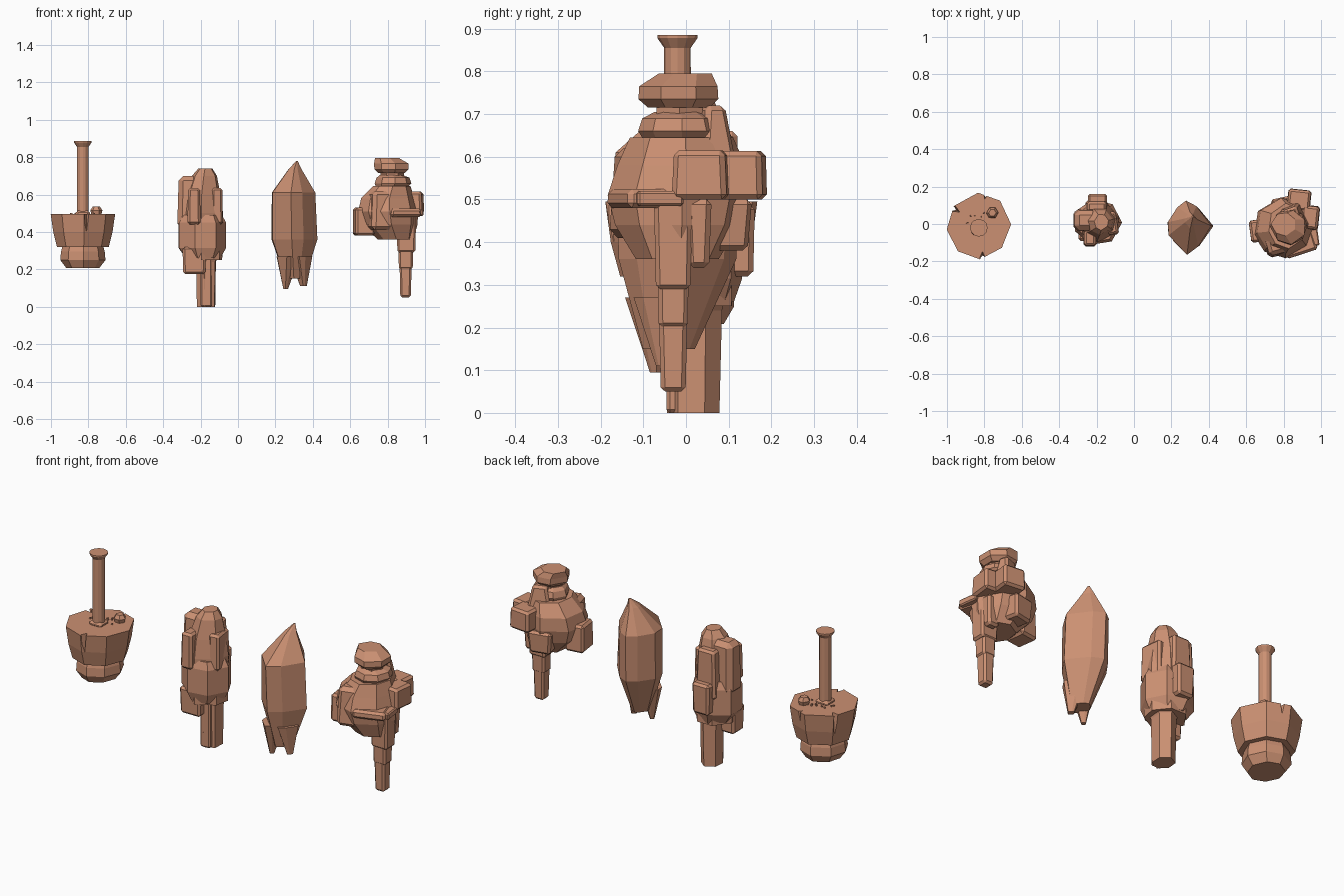
import bpy, bmesh, math, random
from mathutils import Matrix, Vector

random.seed(4)
if "Cube" in bpy.data.objects:
    bpy.data.objects.remove(bpy.data.objects["Cube"])

clay = bpy.data.materials.new("clay_rock")
clay.use_nodes = True
clay.diffuse_color = (0.60, 0.28, 0.17, 1)
clay.node_tree.nodes["Principled BSDF"].inputs["Base Color"].default_value = clay.diffuse_color


def finish(name, bm, bevel=0):
    bmesh.ops.recalc_face_normals(bm, faces=bm.faces)
    mesh = bpy.data.meshes.new(name)
    bm.to_mesh(mesh)
    bm.free()
    mesh.materials.append(clay)
    ob = bpy.data.objects.new(name, mesh)
    bpy.context.collection.objects.link(ob)
    if bevel:
        mod = ob.modifiers.new("chamfer", "BEVEL")
        mod.width, mod.segments = bevel, 1
    return ob


def outline(n, jitter=0.0, turn=0.0):
    """Irregular unit polygon."""
    pts = []
    for i in range(n):
        a = math.tau * (i + turn + random.uniform(-jitter, jitter)) / n
        r = 1 - random.uniform(0, jitter) * 0.5
        pts.append((r * math.cos(a), r * math.sin(a)))
    return pts


def loft(name, shape, rings, bevel=0):
    """Skin a polygon through rings of (z, centre x, centre y, radius x, radius y)."""
    bm = bmesh.new()
    loops = [[bm.verts.new((cx + rx * x, cy + ry * y, z)) for x, y in shape]
             for z, cx, cy, rx, ry in rings]
    n = len(shape)
    for a, b in zip(loops, loops[1:]):
        for i in range(n):
            j = (i + 1) % n
            bm.faces.new((a[i], a[j], b[j], b[i]))
    bm.faces.new(loops[0][::-1])
    bm.faces.new(loops[-1])
    return finish(name, bm, bevel)


def block(name, xs, ys, zs, top=1.0, bottom=1.0, turn=0, bevel=0.012):
    """Chamfered stone block, tapered at either end and turned about z."""
    bm = bmesh.new()
    bmesh.ops.create_cube(bm, size=1)
    size = Vector((xs[1] - xs[0], ys[1] - ys[0], zs[1] - zs[0]))
    mid = Vector((sum(xs), sum(ys), sum(zs))) / 2
    rot = Matrix.Rotation(math.radians(turn), 3, "Z")
    for v in bm.verts:
        t = top if v.co.z > 0 else bottom
        v.co = rot @ Vector((v.co.x * size.x * t, v.co.y * size.y * t, v.co.z * size.z)) + mid
    return finish(name, bm, bevel)


def notch(target, x, y, z, angle):
    """Cut a wedge-shaped crack into the rim."""
    bm = bmesh.new()
    bmesh.ops.create_cone(bm, segments=4, radius1=0.005, radius2=0.04, depth=0.16, cap_ends=True)
    bmesh.ops.scale(bm, verts=bm.verts, vec=(1, 0.45, 1))
    bmesh.ops.rotate(bm, verts=bm.verts, matrix=Matrix.Rotation(math.radians(angle), 3, "Z"))
    bmesh.ops.translate(bm, verts=bm.verts, vec=(x, y, z))
    cutter = finish("crack_cutter", bm)
    mod = target.modifiers.new("crack", "BOOLEAN")
    mod.operation, mod.object, mod.solver = "DIFFERENCE", cutter, "EXACT"
    bpy.context.view_layer.objects.active = target
    bpy.ops.object.modifier_apply(modifier=mod.name)
    bpy.data.objects.remove(cutter)


# Floating island with a pillar
px, py = -0.83, -0.02
oct_shape = outline(8, 0.08, 0.1)
island = loft("pillar_island", oct_shape, [
    (0.32, px, -0.01, 0.14, 0.145), (0.40, px, -0.01, 0.16, 0.167),
    (0.495, px, -0.01, 0.174, 0.18)])
notch(island, -0.81, -0.18, 0.45, 90)
notch(island, -0.96, 0.08, 0.45, 150)
notch(island, -0.79, 0.165, 0.45, 75)
loft("island_underside", oct_shape, [
    (0.208, px, -0.01, 0.09, 0.10), (0.25, px, -0.01, 0.122, 0.125),
    (0.295, px, -0.01, 0.118, 0.122), (0.33, px, -0.01, 0.108, 0.11)])
block("pillar_plinth", (px - 0.04, px + 0.04), (py - 0.04, py + 0.04), (0.485, 0.515), 0.9)
loft("pillar", outline(12), [
    (0.5, px, py, 0.032, 0.032), (0.855, px, py, 0.031, 0.031),
    (0.878, px, py, 0.047, 0.047), (0.885, px, py, 0.047, 0.047)])
loft("island_boulder", outline(6, 0.1), [
    (0.49, -0.757, 0.06, 0.026, 0.026), (0.515, -0.757, 0.06, 0.033, 0.033),
    (0.535, -0.757, 0.06, 0.02, 0.02)])
for i in range(9):
    a = random.uniform(0.3, 2.8)
    x, y = px + 0.07 * math.cos(a), py + random.uniform(0.05, 0.1) * math.sin(a)
    block("pebble", (x - 0.004, x + 0.004), (y - 0.004, y + 0.004), (0.49, 0.502), 0.8, bevel=0)

# Tall column rock
cx, cy = -0.19, 0.01
loft("column_core", outline(7, 0.1, 0.3), [
    (0.25, cx, cy, 0.11, 0.11), (0.50, cx, cy, 0.115, 0.11),
    (0.60, cx, cy, 0.10, 0.095), (0.70, -0.18, cy, 0.07, 0.07),
    (0.738, -0.175, cy, 0.04, 0.045)])
loft("column_belt", outline(7, 0.1), [
    (0.26, cx, cy, 0.10, 0.105), (0.315, -0.195, cy, 0.138, 0.125),
    (0.45, -0.195, cy, 0.138, 0.125), (0.49, -0.195, cy, 0.115, 0.11)])
block("column_left_slab", (-0.325, -0.19), (-0.04, 0.08), (0.42, 0.70), 0.88, bevel=0.025)
block("column_front_slab", (-0.27, -0.20), (-0.12, -0.03), (0.44, 0.635), 0.9)
block("column_right_slab", (-0.15, -0.088), (-0.06, 0.07), (0.44, 0.635), 0.92, turn=8)
block("column_back_slab", (-0.26, -0.14), (0.06, 0.125), (0.40, 0.66), 0.85)
block("column_back_step", (-0.25, -0.14), (0.09, 0.163), (0.32, 0.488), 0.95, 0.85)
block("column_low_block", (-0.297, -0.17), (-0.09, 0.01), (0.175, 0.32), 1.0, 0.93)
loft("column_leg", outline(6, 0.05, 0.4), [
    (0.0, -0.17, 0.017, 0.054, 0.062), (0.24, -0.17, 0.017, 0.058, 0.068),
    (0.31, -0.175, 0.015, 0.09, 0.09)])
block("column_leg_rib", (-0.20, -0.14), (-0.046, 0.0), (0.0, 0.28), bevel=0.008)

# Faceted shard rock
ax, ay = 0.30, -0.02
points = [(0.425, -0.01), (0.34, 0.095), (0.28, 0.125), (0.23, 0.09),
          (0.175, 0.01), (0.18, -0.06), (0.285, -0.165), (0.35, -0.12)]
shard = [(x - ax, y - ay) for x, y in points]
loft("shard_rock", shard, [
    (0.15, 0.305, -0.04, 0.42, 0.42), (0.36, 0.302, ay, 0.98, 0.95),
    (0.61, 0.297, ay, 0.93, 1.0), (0.735, 0.305, 0.02, 0.28, 0.3),
    (0.778, 0.315, 0.04, 0.04, 0.04)])
for name, x, y, z, s in (("shard_left_tip", 0.255, -0.07, 0.095, 0.10),
                         ("shard_right_tip", 0.35, -0.05, 0.11, 0.14)):
    loft(name, shard, [(z, x, y, s, s), (0.27, ax + (x - ax) * 0.7, y, 0.5, 0.5)])

# Stacked rock with side blocks
sx, sy = 0.82, -0.015
loft("stack_body", outline(8, 0.12, 0.2), [
    (0.36, 0.84, -0.02, 0.10, 0.10), (0.44, 0.81, -0.02, 0.155, 0.15),
    (0.51, 0.80, -0.02, 0.168, 0.168), (0.58, 0.80, -0.01, 0.15, 0.155),
    (0.645, sx, -0.01, 0.105, 0.125)])
loft("stack_neck_slab", outline(8, 0.12), [
    (0.63, sx, sy, 0.08, 0.08), (0.66, 0.83, sy, 0.10, 0.10),
    (0.69, 0.83, sy, 0.09, 0.09), (0.705, sx, sy, 0.06, 0.06)])
loft("stack_neck", outline(6), [(0.68, 0.825, sy, 0.06, 0.06), (0.74, 0.825, sy, 0.065, 0.065)])
cap = loft("stack_cap", outline(7, 0.1, 0.4), [
    (0.715, 0.825, sy, 0.075, 0.075), (0.735, 0.825, sy, 0.096, 0.098),
    (0.765, 0.825, sy, 0.098, 0.096), (0.795, 0.80, 0.0, 0.068, 0.065)])
block("stack_front_chunk", (0.69, 0.84), (-0.178, -0.02), (0.41, 0.62), 0.75, 0.9, 15, 0.02)
block("stack_right_block", (0.89, 0.99), (-0.03, 0.10), (0.50, 0.615), 0.92, turn=-6)
block("stack_left_block", (0.615, 0.73), (-0.10, 0.03), (0.38, 0.53), 0.9, 0.92, 8)
block("stack_back_block", (0.82, 0.945), (0.07, 0.185), (0.50, 0.614), 0.95, turn=-6)
block("stack_back_low_block", (0.74, 0.87), (0.03, 0.145), (0.38, 0.50), 1.0, 0.85, 12)
block("stack_ledge", (0.79, 0.965), (-0.165, -0.01), (0.48, 0.525), 0.97, turn=18)
block("stack_ledge_strip", (0.90, 0.985), (-0.12, -0.01), (0.485, 0.52), turn=8, bevel=0.006)
block("stack_rear_spur", (0.78, 0.90), (0.02, 0.10), (0.60, 0.72), 0.6, turn=20)

# Stepped leg of the stacked rock
leg_steps = (("leg_upper", 0.90, 0.053, 0.045, 0.29, 0.50, 0.90),
             ("leg_middle", 0.897, 0.039, 0.036, 0.20, 0.32, 0.95),
             ("leg_lower", 0.896, 0.032, 0.033, 0.05, 0.22, 0.88))
for name, x, w, d, low, high, taper in leg_steps:
    block(name, (x - w, x + w), (-0.03 - d, -0.03 + d), (low, high), 1.0, taper, bevel=0.01)
block("leg_rear_rib", (0.87, 0.95), (0.0, 0.06), (0.34, 0.50), 1.0, 0.8)
